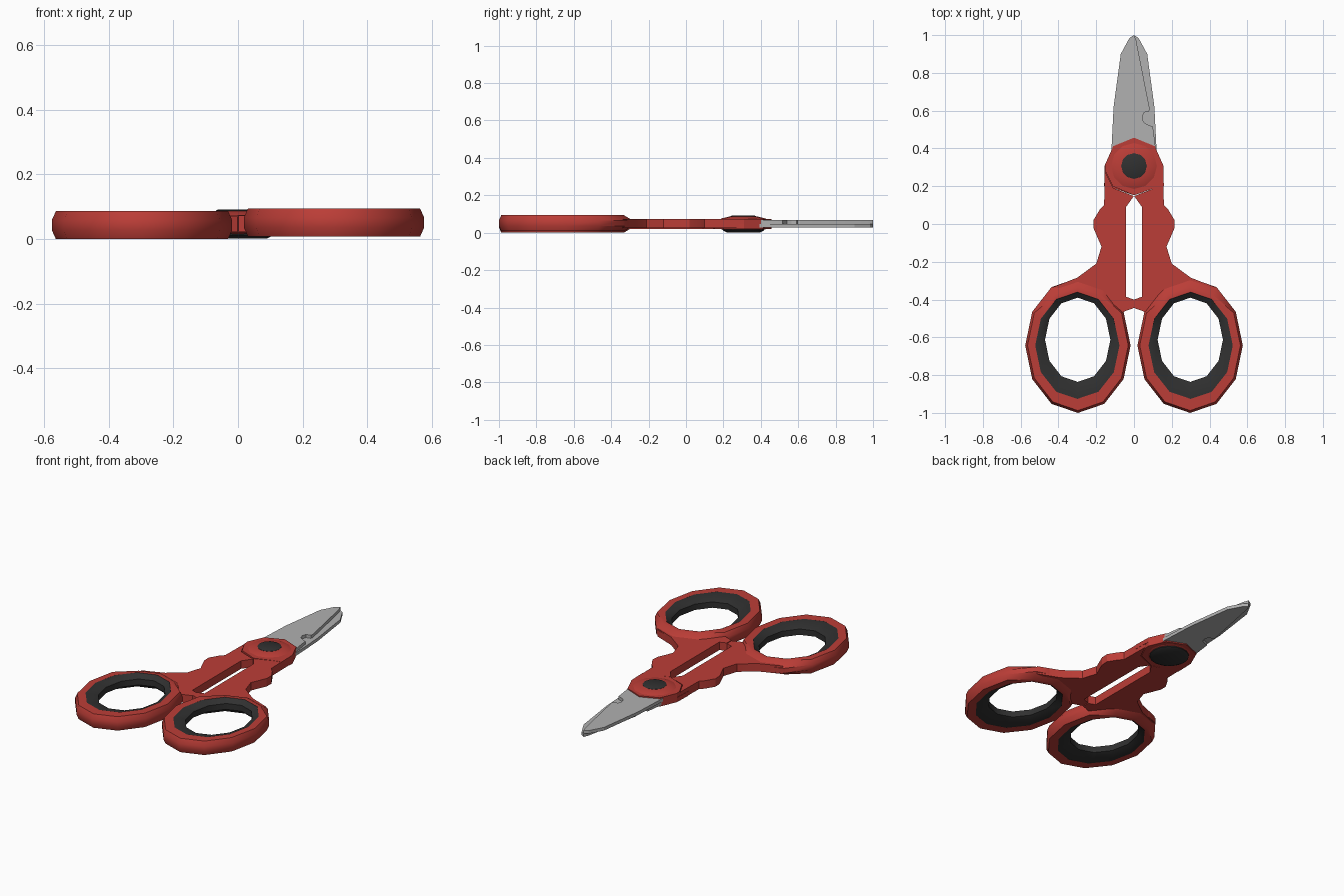
import bpy, bmesh, math
from mathutils import Matrix

if "Cube" in bpy.data.objects:
    bpy.data.objects.remove(bpy.data.objects["Cube"])

MID = 0.047  # height of the plane between the two halves


def material(name, rgb):
    m = bpy.data.materials.new(name)
    m.diffuse_color = (*rgb, 1)
    m.use_nodes = True
    m.node_tree.nodes["Principled BSDF"].inputs["Base Color"].default_value = m.diffuse_color
    return m


RED = material("red plastic", (0.5, 0.047, 0.038))
BLACK = material("black rubber", (0.03, 0.03, 0.03))
STEEL = material("grey steel", (0.44, 0.44, 0.44))


def finish(name, bm, mat, angle):
    bmesh.ops.recalc_face_normals(bm, faces=bm.faces)
    me = bpy.data.meshes.new(name)
    bm.to_mesh(me)
    bm.free()
    me.materials.append(mat)
    me.shade_smooth()
    me.set_sharp_from_angle(angle=math.radians(angle))
    ob = bpy.data.objects.new(name, me)
    bpy.context.collection.objects.link(ob)
    return ob


def plate(name, pts, z0, z1, mat):
    """Flat outline extruded from z0 to z1."""
    bm = bmesh.new()
    f = bm.faces.new([bm.verts.new((x, y, z0)) for x, y in pts])
    top = bmesh.ops.extrude_face_region(bm, geom=[f])["geom"]
    for v in top:
        if isinstance(v, bmesh.types.BMVert):
            v.co.z = z1
    return finish(name, bm, mat, 20)


def loft(name, loops, mat, n=12, closed=True, angle=40, notch=()):
    """Ellipse loops (cx, cy, rx, ry, z) joined; loops listed in notch pull in next to the arm."""
    bm = bmesh.new()
    rows = []
    for j, (cx, cy, rx, ry, z) in enumerate(loops):
        row = []
        for k in range(n):
            a = 2 * math.pi * k / n
            s = 0.9 if j in notch and k in (2, 3, 4) else 1
            row.append(bm.verts.new((cx + s * rx * math.cos(a), cy + s * ry * math.sin(a), z)))
        rows.append(row)
    for j in range(len(rows) if closed else len(rows) - 1):
        a, b = rows[j], rows[(j + 1) % len(rows)]
        for k in range(n):
            m = (k + 1) % n
            bm.faces.new((a[k], a[m], b[m], b[k]))
    if not closed:
        bm.faces.new(rows[0])
        bm.faces.new(rows[-1])
    return finish(name, bm, mat, angle)


half = []

# finger ring: red shell with a sloped black grip inside
CX, CY, RX, RY, ZC, H = 0.297, -0.643, 0.279, 0.357, 0.051, 0.043
half.append(loft("finger_ring", [
    (0.3, -0.643, 0.223, 0.283, ZC - H),
    (CX, CY, RX * 0.955, RY * 0.965, ZC - H),
    (CX, CY, RX, RY, ZC - 0.015),
    (CX, CY, RX, RY, ZC + 0.015),
    (CX, CY, RX * 0.955, RY * 0.965, ZC + H),
    (0.3, -0.643, 0.223, 0.283, ZC + H)], RED, notch=(1, 4)))
half.append(loft("ring_grip", [
    (0.3, -0.643, 0.228, 0.288, ZC - H + 0.001),
    (0.3, -0.643, 0.222, 0.282, ZC - H - 0.0),
    (0.298, -0.613, 0.173, 0.223, ZC - 0.018),
    (0.298, -0.613, 0.173, 0.223, ZC + 0.018),
    (0.3, -0.643, 0.222, 0.282, ZC + H),
    (0.3, -0.643, 0.228, 0.288, ZC + H - 0.001)], BLACK))

# arm with the closing stop at its lower inner corner
half.append(plate("handle_arm", [
    (0.155, 0.28), (0.158, 0.1), (0.182, 0.075), (0.215, 0.02), (0.213, -0.025),
    (0.172, -0.12), (0.2, -0.21), (0.3, -0.284), (0.43, -0.335), (0.3, -0.35),
    (0.165, -0.375), (0.075, -0.475), (0.045, -0.46), (0.001, -0.445),
    (0.001, -0.4), (0.042, -0.385), (0.042, 0.09), (0.001, 0.148), (0.11, 0.19)],
    0.024, 0.073, RED))

# half-thickness head that crosses over the other arm
half.append(plate("pivot_head", [
    (0, 0.457), (-0.11, 0.412), (-0.155, 0.31), (-0.15, 0.275), (-0.112, 0.2),
    (0, 0.152), (0.11, 0.19), (0.158, 0.2), (0.155, 0.31), (0.11, 0.412)],
    MID, 0.074, RED))
half.append(loft("head_boss", [
    (0, 0.307, 0.13, 0.13, 0.07), (0, 0.307, 0.115, 0.115, 0.077),
    (0, 0.307, 0.072, 0.072, 0.087)], RED, closed=False))

# blade with a wire notch in the cutting edge
half.append(plate("blade", [
    (-0.11, 0.3), (-0.119, 0.4), (-0.108, 0.62), (-0.07, 0.9), (-0.024, 0.985), (0, 1.0),
    (0.012, 0.97), (0.083, 0.61), (0.08, 0.597), (0.052, 0.59), (0.044, 0.565),
    (0.05, 0.54), (0.068, 0.528), (0.1, 0.515), (0.115, 0.4), (0.1, 0.3)],
    MID + 0.0005, 0.067, STEEL))

# second half: the first one turned over about the long axis
turn = Matrix.Translation((0, 0, MID)) @ Matrix.Rotation(math.pi, 4, 'Y') @ Matrix.Translation((0, 0, -MID))
for ob in half:
    other = ob.copy()
    other.data = ob.data.copy()
    other.data.transform(turn)
    other.name = "second_" + ob.name
    bpy.context.collection.objects.link(other)

# pivot screw: small cap above, wide cap below
loft("pivot_cap_top", [(0, 0.307, 0.068, 0.068, 0.05), (0, 0.307, 0.068, 0.068, 0.088),
                       (0, 0.307, 0.062, 0.062, 0.091)], BLACK, n=12, closed=False)
loft("pivot_cap_bottom", [(0, 0.307, 0.09, 0.09, 0.002), (0, 0.307, 0.11, 0.11, 0.012),
                          (0, 0.307, 0.112, 0.112, 0.022)], BLACK, n=16, closed=False)
